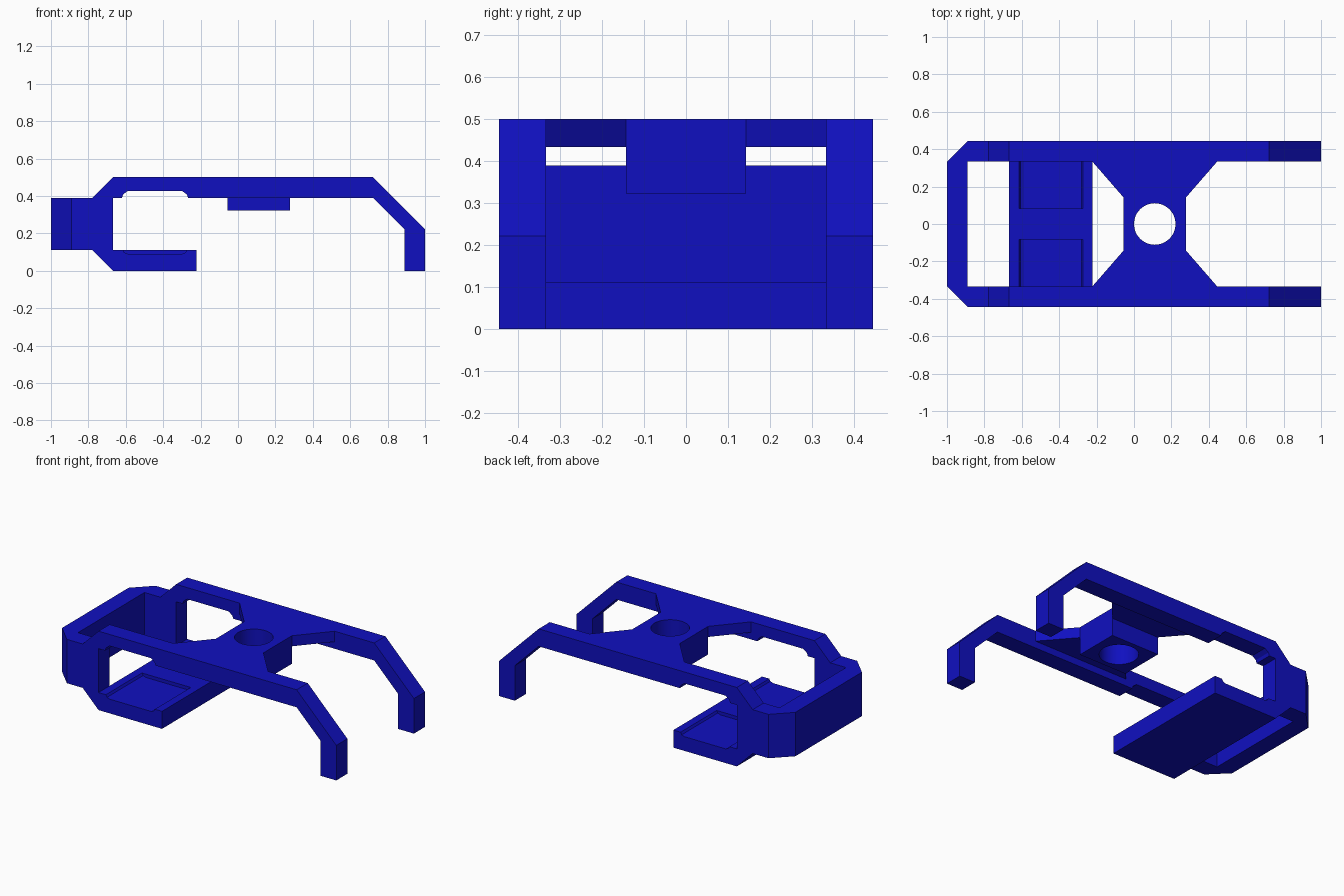
import bpy, math
from mathutils import Vector

if "Cube" in bpy.data.objects:
    bpy.data.objects.remove(bpy.data.objects["Cube"])

blue = bpy.data.materials.new("blue")
blue.diffuse_color = (0.005, 0.005, 0.53, 1)
blue.use_nodes = True
blue.node_tree.nodes["Principled BSDF"].inputs["Base Color"].default_value = blue.diffuse_color


def prism(name, pts, a, b, axis):
    """Extrude a 2D outline from a to b: axis 'y' takes (x, z), 'z' takes (x, y)."""
    def place(p, d):
        return (p[0], d, p[1]) if axis == 'y' else (p[0], p[1], d)
    n = len(pts)
    verts = [place(p, a) for p in pts] + [place(p, b) for p in pts]
    faces = [list(range(n)), list(range(2 * n - 1, n - 1, -1))]
    faces += [[i, i + n, (i + 1) % n + n, (i + 1) % n] for i in range(n)]
    area = sum(pts[i][0] * pts[(i + 1) % n][1] - pts[(i + 1) % n][0] * pts[i][1] for i in range(n))
    if (area > 0) == (axis == 'z'):
        faces = [f[::-1] for f in faces]
    # outward orientation check by signed volume
    vol = 0
    for f in faces:
        for k in range(1, len(f) - 1):
            p, q, r = (Vector(verts[j]) for j in (f[0], f[k], f[k + 1]))
            vol += p.dot(q.cross(r))
    if vol < 0:
        faces = [f[::-1] for f in faces]
    me = bpy.data.meshes.new(name)
    me.from_pydata(verts, [], faces)
    ob = bpy.data.objects.new(name, me)
    bpy.context.collection.objects.link(ob)
    return ob


def combine(target, other, op):
    """Apply a boolean and delete the helper."""
    mod = target.modifiers.new("bool", 'BOOLEAN')
    mod.operation, mod.object, mod.solver = op, other, 'EXACT'
    bpy.context.view_layer.objects.active = target
    bpy.ops.object.modifier_apply(modifier=mod.name)
    bpy.data.objects.remove(other)


W, I = 0.444, 0.333  # outer and inner half-widths

# Back crossbar with chamfered corners
frame = prism("bracket_frame", [(-1, -I), (-0.889, -W), (-0.889, W), (-1, I)], 0.111, 0.389, 'z')

# Side arms: beam, bent leg and lower jaw in one outline
arm = [(-0.889, 0.111), (-0.778, 0.111), (-0.667, 0), (-0.222, 0), (-0.222, 0.111),
       (-0.667, 0.111), (-0.667, 0.389), (0.722, 0.389), (0.889, 0.222), (0.889, 0),
       (1, 0), (1, 0.222), (0.722, 0.5), (-0.667, 0.5), (-0.778, 0.389), (-0.889, 0.389)]
for s in (-1, 1):
    combine(frame, prism("side_arm", arm, s * I, s * W, 'y'), 'UNION')

# Lower plate between the arms
plate = [(-0.667, -I), (-0.222, -I), (-0.222, I), (-0.667, I)]
combine(frame, prism("lower_plate", plate, 0, 0.111, 'z'), 'UNION')

# Tapered web joining the arms, and the deeper central boss
web = [(-0.222, -I), (0.444, -I), (0.278, -0.142), (0.278, 0.142),
       (0.444, I), (-0.222, I), (-0.056, 0.142), (-0.056, -0.142)]
combine(frame, prism("web", web, 0.433, 0.5, 'z'), 'UNION')
boss = [(-0.056, -0.142), (0.278, -0.142), (0.278, 0.142), (-0.056, 0.142)]
combine(frame, prism("boss", boss, 0.322, 0.5, 'z'), 'UNION')

# Round hole through the boss
ring = [(0.111 + 0.111 * math.cos(k * math.tau / 48), 0.111 * math.sin(k * math.tau / 48))
        for k in range(48)]
combine(frame, prism("hole_cutter", ring, 0.2, 0.6, 'z'), 'DIFFERENCE')

# Rounded relief pockets in plate and beams, one per side
half = [(0.145, 0.09), (0.163, 0.097), (0.172, 0.112), (0.177, 0.39),
        (0.17, 0.408), (0.145, 0.427)]
pocket = [(-0.444 + x, z) for x, z in half] + [(-0.444 - x, z) for x, z in half[::-1]]
for s in (-1, 1):
    combine(frame, prism("pocket_cutter", pocket, s * 0.083, s * 0.5, 'y'), 'DIFFERENCE')

# Finish: colour and smooth hole wall
frame.data.materials.clear()
frame.data.materials.append(blue)
bpy.ops.object.select_all(action='DESELECT')
frame.select_set(True)
bpy.context.view_layer.objects.active = frame
bpy.ops.object.shade_smooth_by_angle(angle=math.radians(20))
